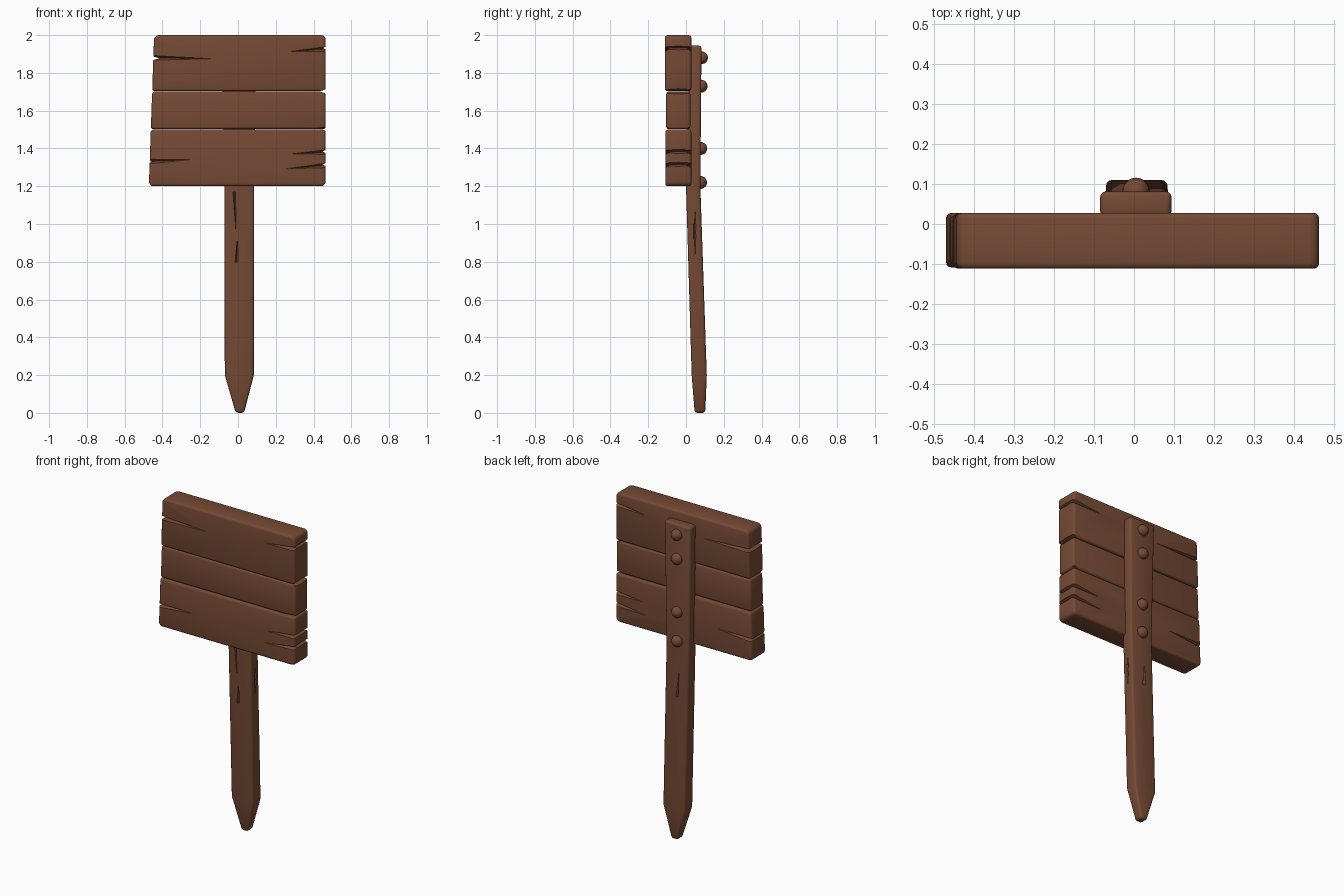
import bpy, bmesh, math
from mathutils import Vector, Matrix

cube = bpy.data.objects.get("Cube")
if cube:
    bpy.data.objects.remove(cube, do_unlink=True)

WOOD = (0.18, 0.068, 0.035, 1)
wood = bpy.data.materials.new("brown wood")
wood.use_nodes = True
wood.diffuse_color = WOOD
wood.node_tree.nodes["Principled BSDF"].inputs["Base Color"].default_value = WOOD


def make_object(name, bm):
    bmesh.ops.recalc_face_normals(bm, faces=bm.faces)
    mesh = bpy.data.meshes.new(name)
    bm.to_mesh(mesh)
    bm.free()
    mesh.materials.append(wood)
    obj = bpy.data.objects.new(name, mesh)
    bpy.context.collection.objects.link(obj)
    return obj


def loft(rings):
    """Closed block through rectangles given as (z, x0, x1, y0, y1)."""
    bm = bmesh.new()
    loops = [[bm.verts.new(p) for p in ((x0, y0, z), (x1, y0, z), (x1, y1, z), (x0, y1, z))]
             for z, x0, x1, y0, y1 in rings]
    for low, high in zip(loops, loops[1:]):
        for i in range(4):
            j = (i + 1) % 4
            bm.faces.new((low[i], low[j], high[j], high[i]))
    bm.faces.new(loops[0][::-1])
    bm.faces.new(loops[-1])
    return bm


def spike(bm, base, tip, u, v):
    """Four-sided spike from base to tip; u and v are its half widths."""
    base, tip = Vector(base), Vector(tip)
    m = Matrix((Vector(u), Vector(v), tip - base)).transposed().to_4x4()
    m.translation = (base + tip) / 2
    bmesh.ops.create_cone(bm, cap_ends=True, segments=4, radius1=1, radius2=0,
                          depth=1, matrix=m)


def finish(obj, bevel, cutter_bm=None):
    """Round the edges, carve the cracks, bake and smooth."""
    mod = obj.modifiers.new("Rounding", 'BEVEL')
    mod.width, mod.segments = bevel, 3
    mod.limit_method, mod.angle_limit = 'ANGLE', math.radians(40)
    cutter = None
    if cutter_bm:
        cutter = make_object("crack_cutter", cutter_bm)
        cutter.hide_render = True
        cut = obj.modifiers.new("Cracks", 'BOOLEAN')
        cut.operation, cut.solver, cut.object = 'DIFFERENCE', 'EXACT', cutter
        cut.use_self = True
    bpy.context.view_layer.update()
    graph = bpy.context.evaluated_depsgraph_get()
    baked = bpy.data.meshes.new_from_object(obj.evaluated_get(graph))
    obj.modifiers.clear()
    obj.data = baked
    if cutter:
        bpy.data.objects.remove(cutter, do_unlink=True)
    smooth(obj)


def smooth(obj):
    bpy.ops.object.select_all(action='DESELECT')
    obj.select_set(True)
    bpy.context.view_layer.objects.active = obj
    bpy.ops.object.shade_smooth_by_angle(angle=math.radians(38))


# Sign planks
FRONT, BACK, RIGHT = -0.112, 0.028, 0.464


def left_edge(z):
    return -0.444 - 0.028 * (2 - z) / 0.8


def plank(name, z0, z1, front, back, corner_z, cracks, notches):
    bm = loft([(z, left_edge(z), RIGHT, front, back) for z in (z0, z1)])
    # Rounder outer corners of the board
    corners = [e for e in bm.edges if all(abs(v.co.z - corner_z) < 0.001 for v in e.verts)
               and abs(e.verts[0].co.x - e.verts[1].co.x) < 0.001]
    if corners:
        bmesh.ops.bevel(bm, geom=corners, offset=0.024, segments=3, profile=0.5,
                        affect='EDGES')
    cutter = bmesh.new()
    # Long tapering cracks on both faces
    for side, z, length, drop in cracks:
        edge = RIGHT if side > 0 else left_edge(z)
        for y in (front, back):
            spike(cutter, (edge + side * 0.02, y, z), (edge - side * length, y, z + drop),
                  (0, 0, 0.013), (0, 0.026, 0))
    # Short notches through the plank ends
    for side, z, depth in notches:
        edge = RIGHT if side > 0 else left_edge(z)
        spike(cutter, (edge + side * 0.02, -0.04, z), (edge - side * depth, -0.04, z),
              (0, 0, 0.02), (0, 0.35, 0))
    finish(make_object(name, bm), 0.014, cutter)


plank("top_plank", 1.703, 2.0, FRONT, BACK, 2.0,
      [(-1, 1.88, 0.31, -0.005), (1, 1.928, 0.20, -0.016)],
      [(-1, 1.877, 0.04), (1, 1.932, 0.02), (1, 1.703, 0.04)])
plank("middle_plank", 1.502, 1.701, FRONT + 0.007, BACK - 0.005, 9,
      [(1, 1.503, 0.24, -0.01)],
      [(1, 1.701, 0.04), (-1, 1.502, 0.015)])
plank("bottom_plank", 1.2, 1.5, FRONT + 0.003, BACK, 1.2,
      [(-1, 1.33, 0.23, 0.012), (1, 1.382, 0.19, -0.012), (1, 1.312, 0.21, -0.02)],
      [(-1, 1.33, 0.015), (1, 1.384, 0.025), (1, 1.316, 0.025)])

# Pointed post with a slight bend below the sign
post = make_object("post", loft([
    (0.0, -0.012, 0.032, 0.046, 0.102),
    (0.2, -0.070, 0.084, 0.030, 0.110),
    (1.2, -0.072, 0.086, 0.000, 0.076),
    (1.945, -0.085, 0.094, 0.018, 0.082)]))
splits = bmesh.new()
for x, y, top, low in ((-0.02, 0.003, 1.17, 0.95), (-0.008, 0.012, 0.80, 1.02)):
    spike(splits, (x, y, top), (x + 0.01, y + 0.004, low), (0.008, 0, 0), (0, 0.014, 0))
for z0, z1 in ((1.0, 0.82), (0.92, 1.08)):
    spike(splits, (0.087, 0.045, z0), (0.086, 0.05, z1), (0, 0.008, 0), (0.012, 0, 0))
spike(splits, (0.0, 0.087, 0.88), (-0.01, 0.081, 1.05), (0.007, 0, 0), (0, 0.01, 0))
finish(post, 0.014, splits)

# Round nail heads on the back of the post
for i, (z, y) in enumerate(((1.88, 0.082), (1.73, 0.080), (1.40, 0.078), (1.22, 0.077))):
    bm = bmesh.new()
    bmesh.ops.create_uvsphere(bm, u_segments=20, v_segments=12, radius=0.034,
                              matrix=Matrix.Translation((0.005, y, z)))
    smooth(make_object("nail_head_%d" % (i + 1), bm))
